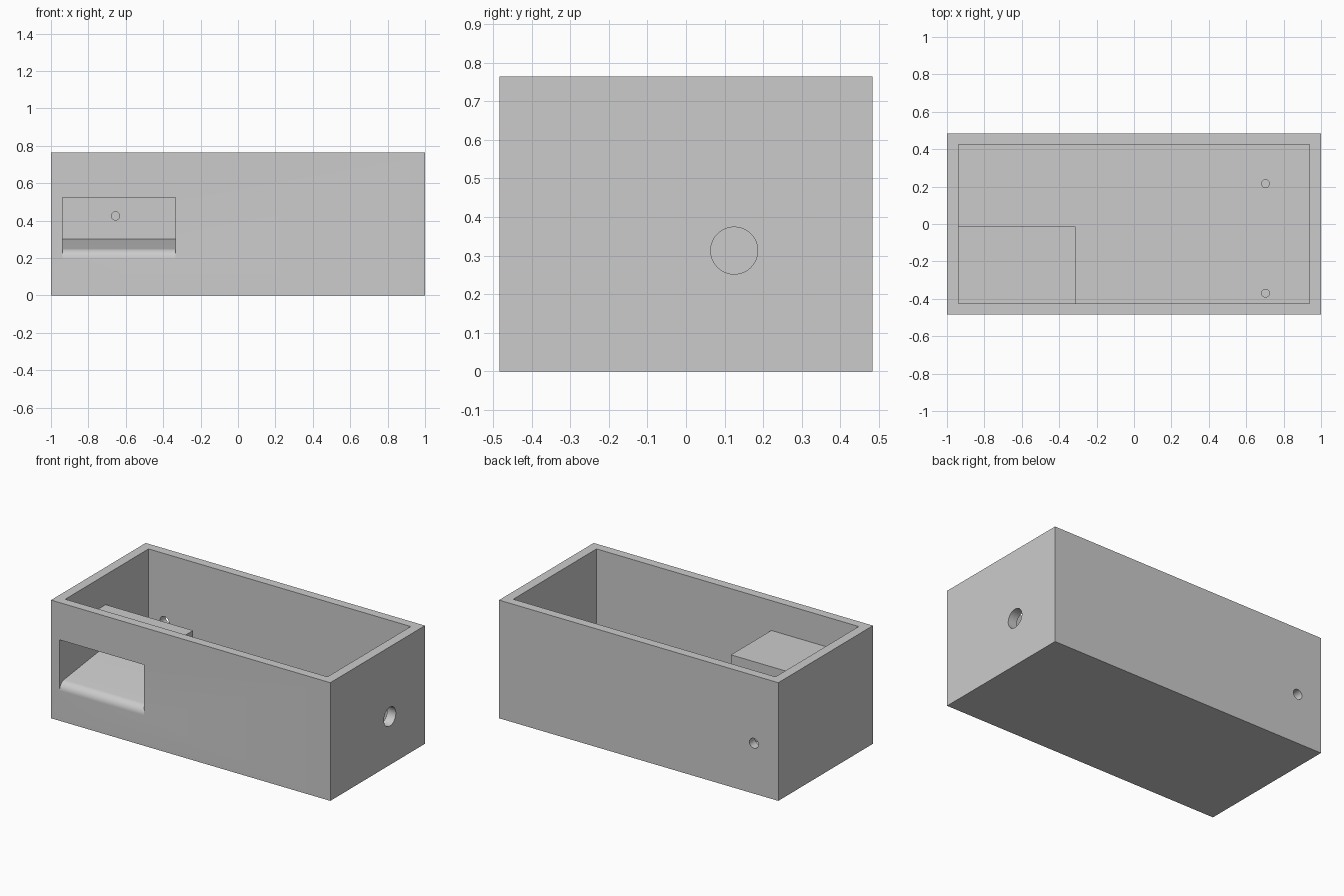
import bpy, bmesh, math
from mathutils import Vector

if "Cube" in bpy.data.objects:
    bpy.data.objects.remove(bpy.data.objects["Cube"], do_unlink=True)

grey = bpy.data.materials.new("light_grey")
grey.use_nodes = True
COLOUR = (0.6, 0.6, 0.6, 1)
grey.diffuse_color = COLOUR
grey.node_tree.nodes["Principled BSDF"].inputs["Base Color"].default_value = COLOUR


def prism(name, points, direction):
    """Extrude a flat outline along a direction into a closed solid."""
    bm = bmesh.new()
    face = bm.faces.new([bm.verts.new(p) for p in points])
    grown = bmesh.ops.extrude_face_region(bm, geom=[face], use_keep_orig=True)
    moved = [g for g in grown["geom"] if isinstance(g, bmesh.types.BMVert)]
    bmesh.ops.translate(bm, verts=moved, vec=Vector(direction))
    bmesh.ops.recalc_face_normals(bm, faces=bm.faces)
    mesh = bpy.data.meshes.new(name)
    bm.to_mesh(mesh)
    bm.free()
    mesh.materials.append(grey)
    ob = bpy.data.objects.new(name, mesh)
    bpy.context.collection.objects.link(ob)
    return ob


def box(name, x0, x1, y0, y1, z0, z1):
    outline = [(x0, y0, z0), (x1, y0, z0), (x1, y1, z0), (x0, y1, z0)]
    return prism(name, outline, (0, 0, z1 - z0))


def cylinder(name, centre, radius, direction):
    """Round rod from a centre point along an axis direction."""
    axis = Vector(direction).normalized()
    turn = Vector((0, 0, 1)).rotation_difference(axis)
    angles = [math.tau * i / 48 for i in range(48)]
    ring = [Vector(centre) + turn @ Vector((math.cos(a), math.sin(a), 0)) * radius
            for a in angles]
    return prism(name, ring, direction)


def combine(target, tool, operation):
    """Apply a boolean and discard the tool."""
    tool.hide_render = True
    mod = target.modifiers.new(operation.lower(), "BOOLEAN")
    mod.operation, mod.object, mod.solver = operation, tool, "EXACT"
    bpy.context.view_layer.objects.active = target
    bpy.ops.object.modifier_apply(modifier=mod.name)
    bpy.data.objects.remove(tool, do_unlink=True)


# Overall sizes
HX, HY, TOP = 1.0, 0.484, 0.765
IX, IY, FLOOR = 0.939, 0.426, 0.06

# Open-topped box
case = box("case", -HX, HX, -HY, HY, 0, TOP)
combine(case, box("cavity", -IX, IX, -IY, IY, FLOOR, 1), "DIFFERENCE")

# Chute housing in the front corner
housing = box("housing", -IX - 0.03, -0.313, -IY - 0.03, -0.013, 0.03, 0.572)
combine(case, housing, "UNION")

# Chute opening: sloping floor that rolls over a rounded lip to the front
R, LIP = 0.055, 0.195
slope = math.atan2(0.055, 0.42)
profile = [(-HY - 0.1, LIP)]
for i in range(13):
    a = (math.pi / 2 - slope) * i / 12
    profile.append((-HY + R - R * math.cos(a), LIP + R * math.sin(a)))
profile += [(-0.035, 0.302), (-0.035, 0.524), (-HY - 0.1, 0.524)]
chute = prism("chute", [(-IX, y, z) for y, z in profile], (IX - 0.334, 0, 0))
combine(case, chute, "DIFFERENCE")

# Round holes: chute back, side wall, rear wall
holes = [((-0.655, -0.1, 0.425), 0.022, (0, 0.15, 0)),
         ((0.9, 0.125, 0.313), 0.061, (0.2, 0, 0)),
         ((-0.825, 0.38, 0.326), 0.032, (0, 0.2, 0))]
for centre, radius, direction in holes:
    combine(case, cylinder("hole", centre, radius, direction), "DIFFERENCE")

# Mounting pegs on the floor
pegs = [cylinder("peg_" + side, (0.703, y, FLOOR - 0.01), 0.023, (0, 0, 0.1))
        for side, y in (("rear", 0.216), ("front", -0.37))]

# Smooth the round surfaces, keep the corners crisp
for ob in [case] + pegs:
    bpy.ops.object.select_all(action="DESELECT")
    ob.select_set(True)
    bpy.context.view_layer.objects.active = ob
    bpy.ops.object.shade_smooth_by_angle(angle=math.radians(30))
